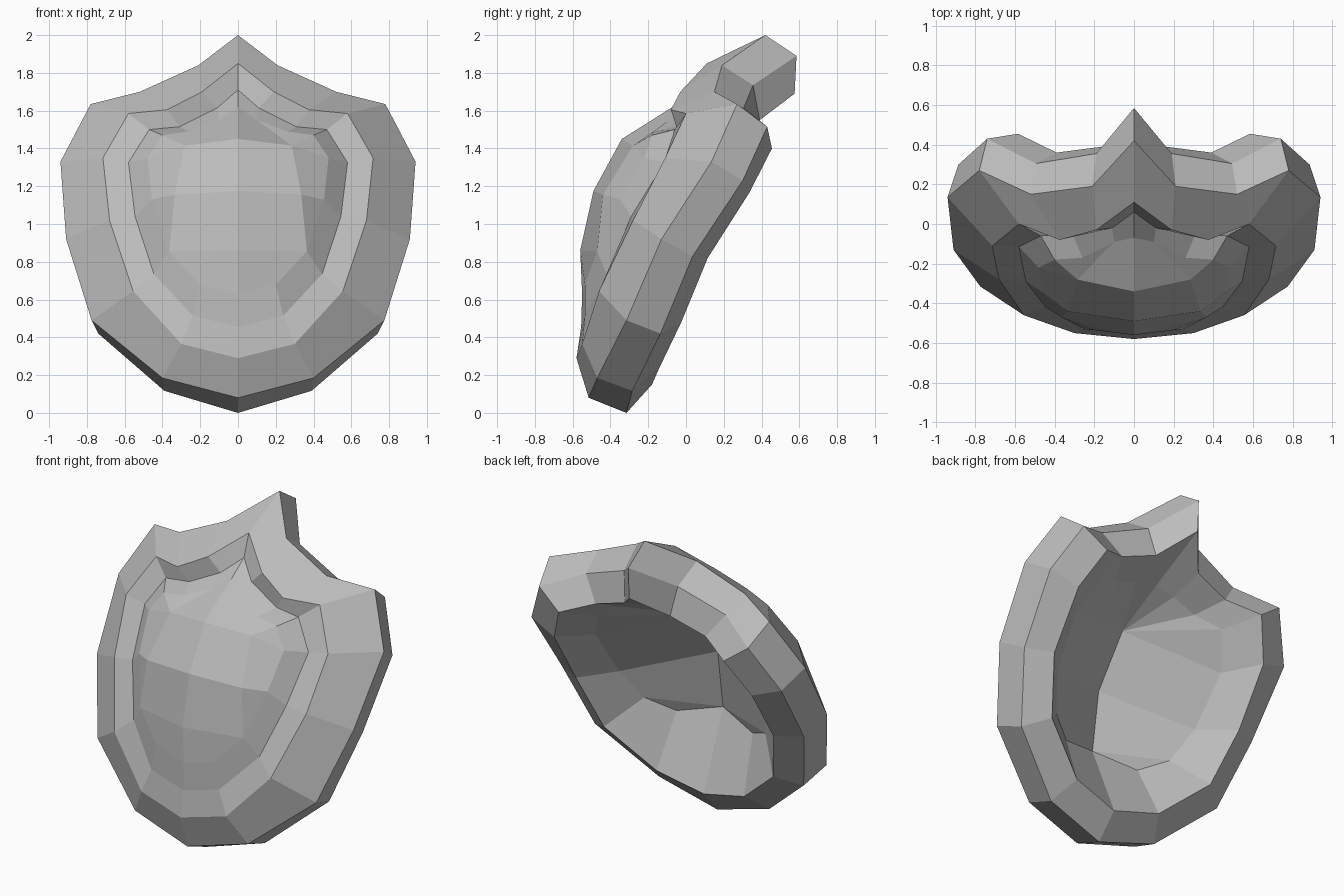
import bpy

cube = bpy.data.objects.get("Cube")
if cube:
    bpy.data.objects.remove(cube, do_unlink=True)

grey = bpy.data.materials.new("plain_grey")
grey.use_nodes = True
grey.diffuse_color = (0.5, 0.5, 0.5, 1)
grey.node_tree.nodes["Principled BSDF"].inputs["Base Color"].default_value = (0.5, 0.5, 0.5, 1)

# Half loops (x, y, z), each running from top centre down the +x side to bottom centre
dome_edge = [(0, -.07, 1.62), (.10, -.09, 1.55), (.26, -.17, 1.49), (.40, -.18, 1.47), (.48, -.22, 1.35),
             (.455, -.35, 1.13), (.365, -.47, .855), (.20, -.535, .68), (0, -.55, .63)]
border_in = [(0, .06, 1.71), (.11, -.02, 1.615), (.31, -.05, 1.515), (.47, -.06, 1.50), (.58, -.115, 1.325),
             (.545, -.29, 1.04), (.445, -.42, .735), (.24, -.535, .515), (0, -.555, .455)]
border_out = [(0, .11, 1.85), (.19, -.03, 1.70), (.375, -.08, 1.605), (.58, 0, 1.585), (.715, -.11, 1.35),
              (.68, -.28, 1.02), (.555, -.46, .645), (.30, -.55, .365), (0, -.58, .29)]
rim_front = [(0, .42, 2.0), (.21, .19, 1.84), (.52, .15, 1.70), (.78, .27, 1.635), (.94, .135, 1.33),
             (.91, -.13, .92), (.775, -.315, .49), (.40, -.47, .185), (0, -.515, .08)]
rim_back = [(0, .585, 1.89), (.19, .355, 1.735), (.495, .305, 1.615), (.74, .43, 1.515), (.885, .30, 1.23),
            (.86, .035, .83), (.74, -.135, .42), (.39, -.285, .117), (0, -.315, 0)]
rim_inner = [(0, .575, 1.69), (.16, .39, 1.55), (.39, .36, 1.47), (.585, .455, 1.40), (.70, .335, 1.165),
             (.70, .115, .82), (.60, -.025, .48), (.31, -.145, .23), (0, -.18, .15)]
hollow_edge = [(0, .20, 1.49), (.14, .19, 1.47), (.30, .19, 1.41), (.45, .255, 1.34), (.55, .13, 1.14),
               (.52, -.07, .84), (.43, -.19, .65), (.27, -.29, .57), (0, -.375, .635)]


def build(name, verts, faces):
    """Half mesh mirrored across x = 0, flat shaded."""
    mesh = bpy.data.meshes.new(name)
    mesh.from_pydata(verts, [], faces)
    mesh.materials.append(grey)
    obj = bpy.data.objects.new(name, mesh)
    bpy.context.collection.objects.link(obj)
    mirror = obj.modifiers.new("mirror", 'MIRROR')
    mirror.use_clip = True
    mirror.merge_threshold = 0.001
    return obj


def loft(loops):
    """Bridge successive half loops with quads."""
    n = len(loops[0])
    verts = [p for loop in loops for p in loop]
    faces = [(r * n + i, r * n + i + 1, (r + 1) * n + i + 1, (r + 1) * n + i)
             for r in range(len(loops) - 1) for i in range(n - 1)]
    return verts, faces


# Heavy outer rim: sloped front, side wall and back lip
build("outer_rim", *loft([border_out, rim_front, rim_back, rim_inner]))

# Flat raised border around the panel
build("inner_border", *loft([border_in, border_out]))

# Domed front panel: steep side band plus faceted crown
verts, faces = loft([dome_edge, border_in])
base = len(verts)
verts += [(0, -.34, 1.45), (0, -.49, 1.175), (0, -.56, .86),
          (.285, -.28, 1.415), (.335, -.44, 1.155)]
c1, c2, c3, p1, p2 = range(base, base + 5)
faces += [(c1, p1, 1, 0), (p1, 2, 1), (p1, 3, 2), (p1, 4, 3), (p1, p2, 5, 4),
          (p2, 6, 5), (c1, c2, p2, p1), (c2, c3, 6, p2), (c3, 8, 7, 6)]
build("domed_panel", verts, faces)

# Hollow back: side wall and creased floor
verts, faces = loft([rim_inner, hollow_edge])
e1, e2 = len(verts), len(verts) + 1
verts += [(0, -.105, 1.32), (0, -.32, 1.01)]
d = list(range(9, 18))
faces += [(d[i], d[i + 1], e1) for i in range(4)]
faces += [(d[4], d[5], e2, e1), (d[5], d[6], d[8], e2), (d[6], d[7], d[8])]
build("hollow_back", verts, faces)
